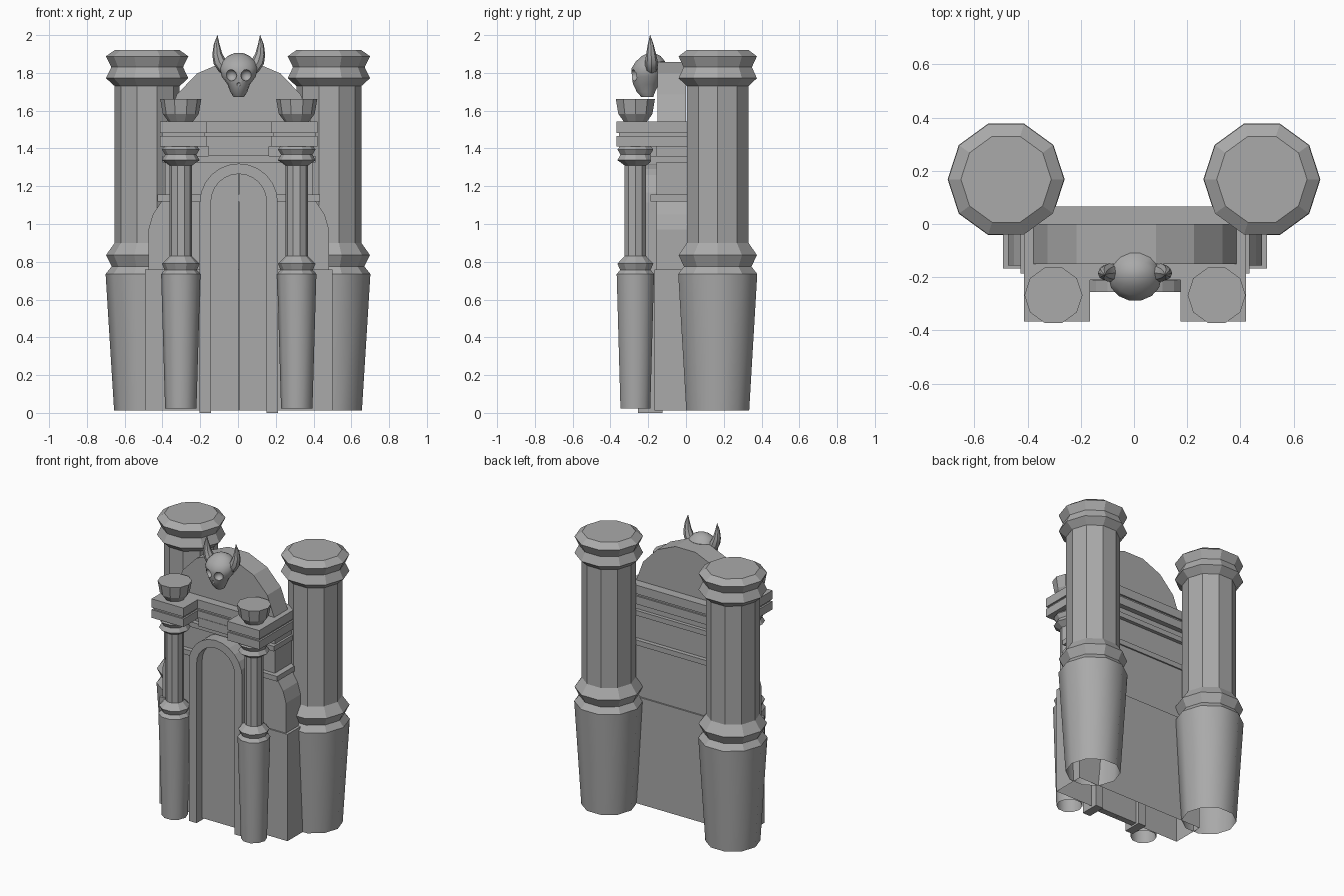
import bpy, bmesh, math

if "Cube" in bpy.data.objects:
    bpy.data.objects.remove(bpy.data.objects["Cube"])

stone = bpy.data.materials.new("grey_stone")
stone.use_nodes = True
GREY = (0.4, 0.4, 0.4, 1)
stone.diffuse_color = GREY
stone.node_tree.nodes["Principled BSDF"].inputs["Base Color"].default_value = GREY

MID = 0.004  # the gate sits a touch off the centre between the towers


def finish(name, bm):
    bmesh.ops.recalc_face_normals(bm, faces=bm.faces[:])
    mesh = bpy.data.meshes.new(name)
    bm.to_mesh(mesh)
    bm.free()
    mesh.materials.append(stone)
    obj = bpy.data.objects.new(name, mesh)
    bpy.context.collection.objects.link(obj)
    return obj


def loft(name, rings, sides, smooth_spans=(), open_bottom=False):
    """Skin horizontal ellipses given as (x, y, z, rx, ry)."""
    bm = bmesh.new()
    loops = []
    for x, y, z, rx, ry in rings:
        angles = [math.tau * i / sides for i in range(sides)]
        loops.append([bm.verts.new((x + rx * math.cos(a), y + ry * math.sin(a), z))
                      for a in angles])
    for k in range(len(loops) - 1):
        for i in range(sides):
            j = (i + 1) % sides
            f = bm.faces.new((loops[k][i], loops[k][j], loops[k + 1][j], loops[k + 1][i]))
            f.smooth = k in smooth_spans
    bm.faces.new(loops[-1])
    if not open_bottom:
        bm.faces.new(loops[0][::-1])
    return finish(name, bm)


def lathe(name, x, y, profile, **kw):
    return loft(name, [(x, y, z, r, r) for r, z in profile], 10, **kw)


def prism(name, outline, lo, hi, axis="y", open_bottom=False):
    """Extrude an outline along y (points are x, z) or z (points are x, y)."""
    bm = bmesh.new()

    def place(p, d):
        return (p[0] + MID, d, p[1]) if axis == "y" else (p[0] + MID, p[1], d)
    face = bm.faces.new([bm.verts.new(place(p, lo)) for p in outline])
    ext = bmesh.ops.extrude_face_region(bm, geom=[face])
    new = [v for v in ext["geom"] if isinstance(v, bmesh.types.BMVert)]
    shift = (0, hi - lo, 0) if axis == "y" else (0, 0, hi - lo)
    bmesh.ops.translate(bm, verts=new, vec=shift)
    if axis == "y":
        # The extrusion keeps only one cap, so close the starting side
        front = [min(bm.verts, key=lambda v: (v.co - place_vec(place(p, lo))).length)
                 for p in outline]
        if not any(set(f.verts) == set(front) for f in bm.faces):
            bm.faces.new(front)
    if open_bottom:
        floor = min(v.co.z for v in bm.verts) + 0.001
        low = [f for f in bm.faces if all(v.co.z < floor for v in f.verts)]
        bmesh.ops.delete(bm, geom=low, context="FACES_ONLY")
    return finish(name, bm)


def place_vec(co):
    from mathutils import Vector
    return Vector(co)


def both(half):
    return half + [(-x, v) for x, v in reversed(half)]


def block(name, half_width, y0, y1, z0, z1, **kw):
    return prism(name, both([(half_width, z0), (half_width, z1)]), y0, y1, **kw)


def arc(radius, cz, start, end, steps):
    angles = [math.radians(start + (end - start) * i / steps) for i in range(steps + 1)]
    return [(radius * math.cos(a), cz + radius * math.sin(a)) for a in angles]


# Wall: hollow base, shouldered middle, upper wall and mouldings
block("base_wall", 0.497, -0.167, 0.06, 0.012, 0.76, open_bottom=True)
prism("shouldered_wall", both([(0.478, 0.76), (0.478, 0.97), (0.455, 1.05), (0.405, 1.125)]),
      -0.157, 0.05)
block("upper_wall", 0.39, -0.155, 0.03, 1.12, 1.42)
block("middle_moulding", 0.43, -0.187, 0.06, 1.12, 1.156)
block("upper_moulding", 0.405, -0.187, 0.055, 1.325, 1.36)
block("keystone_panel", 0.16, -0.213, -0.1, 1.36, 1.42)

# Entablature stepping forward over the small columns
for name, z0, z1, inset in (("lower_cornice", 1.41, 1.467, 0),
                            ("cornice_groove", 1.467, 1.482, 0.012),
                            ("upper_cornice", 1.482, 1.543, 0)):
    plan = both([(0.17 + inset, -0.21 + inset), (0.17 + inset, -0.367 + inset),
                 (0.418 - inset, -0.367 + inset), (0.418 - inset, 0.065 - inset)])
    prism(name, plan, z0, z1, axis="z")

# Round pediment
prism("round_pediment", arc(0.388, 1.478, 9, 171, 7), -0.15, 0.0)

# Door frame and two leaves
frame = [(0.207, 0)] + arc(0.207, 1.113, 0, 180, 12) + [(-0.207, 0)]
frame += [(-0.147, 0)] + arc(0.147, 1.118, 180, 0, 12) + [(0.147, 0)]
prism("door_frame", frame, -0.255, -0.125)
for side, s in (("left", 1), ("right", -1)):
    leaf = [(0.0007, 0.012), (0.147, 0.012)] + arc(0.147, 1.118, 0, 89.7, 6)
    prism(side + "_door_leaf", [(s * x, z) for x, z in leaf], -0.193, -0.15)

# Towers, columns and bowls
TOWER = [(0.175, 0.012), (0.22, 0.735), (0.188, 0.775), (0.218, 0.835), (0.172, 0.9),
         (0.172, 1.73), (0.218, 1.772), (0.19, 1.83), (0.218, 1.888), (0.17, 1.922)]
COLUMN = [(0.083, 0.022), (0.104, 0.735), (0.085, 0.757), (0.1, 0.79), (0.06, 0.83),
          (0.06, 1.31), (0.1, 1.338), (0.083, 1.367), (0.1, 1.395), (0.085, 1.412)]
BOWL = [(0.065, 1.543), (0.095, 1.583), (0.109, 1.662)]
for side, s in (("left", 1), ("right", -1)):
    for name, x, y, profile in (("tower", s * 0.481, 0.168, TOWER),
                                ("front_column", s * 0.307 + MID, -0.268, COLUMN)):
        obj = lathe(side + "_" + name, x, y, profile, smooth_spans=(0,), open_bottom=True)
        for e in obj.data.edges:
            a, b = (obj.data.vertices[v].co.z for v in e.vertices)
            e.use_edge_sharp = abs(a - b) < 0.001
    lathe(side + "_bowl", s * 0.307 + MID, -0.268, BOWL)

# Skull: height, half width, centre depth, half depth
SKULL = [(1.672, 0.028, -0.205, 0.032), (1.7, 0.045, -0.212, 0.05), (1.74, 0.06, -0.212, 0.07),
         (1.78, 0.09, -0.206, 0.083), (1.825, 0.1, -0.202, 0.088), (1.86, 0.09, -0.188, 0.08),
         (1.888, 0.06, -0.184, 0.052), (1.905, 0.024, -0.184, 0.02)]
skull = loft("skull", [(MID, y, z, rx, ry) for z, rx, y, ry in SKULL], 14)


# Sockets cut into the skull
def carve(x, y, z, radius):
    bm = bmesh.new()
    bmesh.ops.create_icosphere(bm, subdivisions=2, radius=radius)
    bmesh.ops.translate(bm, verts=bm.verts[:], vec=(x + MID, y, z))
    cutter = finish("socket_cutter", bm)
    cutter.hide_render = True
    mod = skull.modifiers.new("socket", "BOOLEAN")
    mod.operation, mod.object, mod.solver = "DIFFERENCE", cutter, "EXACT"
    bpy.context.view_layer.objects.active = skull
    bpy.ops.object.modifier_apply(modifier=mod.name)
    bpy.data.objects.remove(cutter)


carve(0.04, -0.278, 1.787, 0.031)
carve(-0.04, -0.278, 1.787, 0.031)
carve(0, -0.288, 1.737, 0.014)

# Horns: tapered tubes along a curved path
HORN = [(0.05, -0.185, 1.82, 1.0), (0.083, -0.183, 1.832, 1.0), (0.103, -0.183, 1.862, 0.95),
        (0.114, -0.185, 1.9, 0.75), (0.117, -0.187, 1.95, 0.45), (0.113, -0.19, 2.0, 0.02)]
rounded = [skull]
for side, s in (("left", 1), ("right", -1)):
    curve = bpy.data.curves.new(side + "_horn", "CURVE")
    curve.dimensions = "3D"
    curve.bevel_depth = 0.035
    curve.bevel_resolution = 2
    curve.use_fill_caps = True
    spline = curve.splines.new("POLY")
    spline.points.add(len(HORN) - 1)
    for point, (x, y, z, r) in zip(spline.points, HORN):
        point.co = (s * x + MID, y, z, 1)
        point.radius = r
    curve.materials.append(stone)
    horn = bpy.data.objects.new(side + "_horn", curve)
    bpy.context.collection.objects.link(horn)
    bpy.ops.object.select_all(action="DESELECT")
    horn.select_set(True)
    bpy.context.view_layer.objects.active = horn
    bpy.ops.object.convert(target="MESH")
    rounded.append(bpy.context.view_layer.objects.active)

bpy.ops.object.select_all(action="DESELECT")
for obj in rounded:
    obj.select_set(True)
bpy.context.view_layer.objects.active = skull
bpy.ops.object.shade_smooth_by_angle(angle=math.radians(40))
